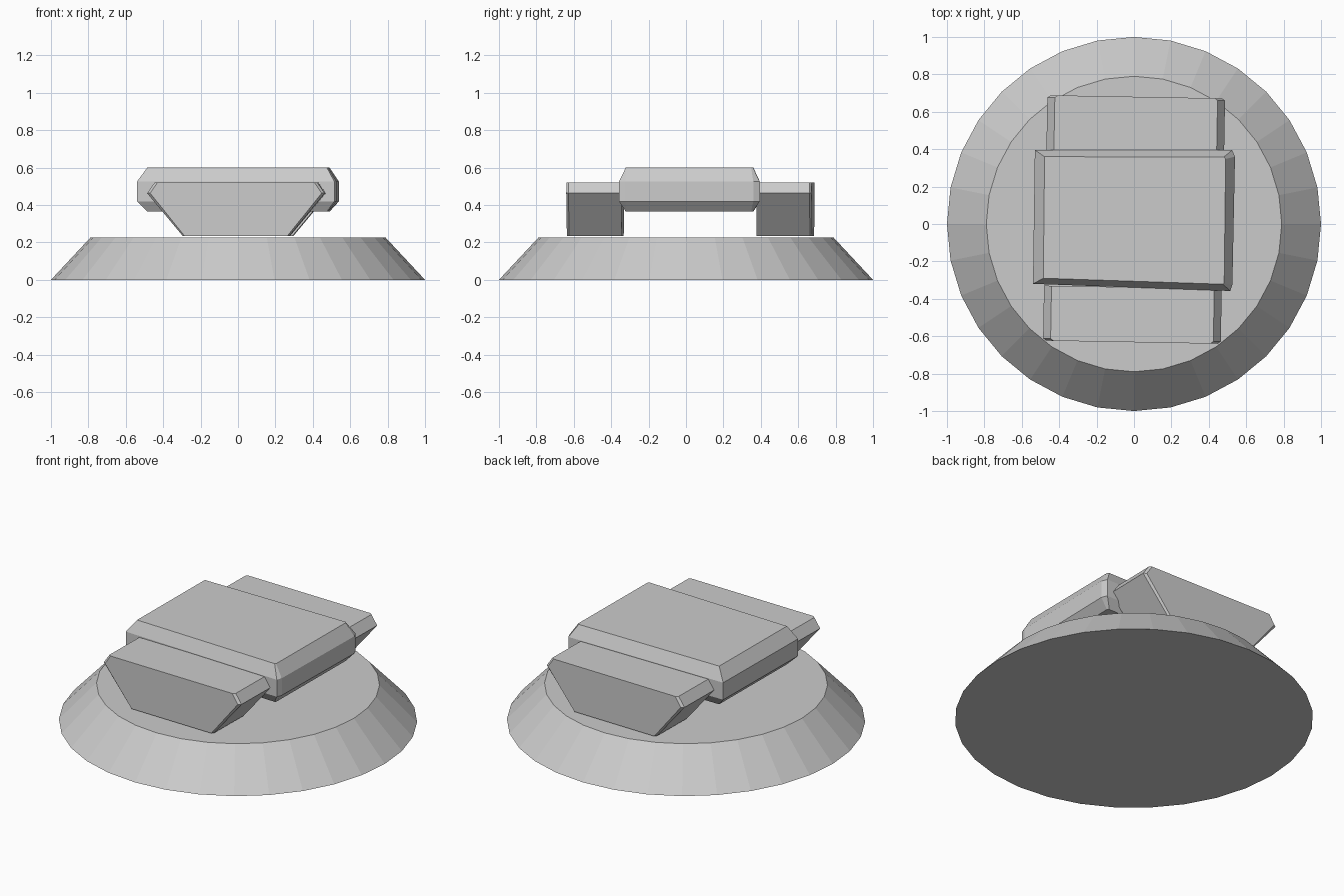
import bpy, bmesh

if "Cube" in bpy.data.objects:
    bpy.data.objects.remove(bpy.data.objects["Cube"])

SKEW = 0.0175  # everything on the plinth is turned about one degree


def loft(name, rings):
    """Join equally long rings of points with quads and cap both ends."""
    bm = bmesh.new()
    loops = [[bm.verts.new(p) for p in ring] for ring in rings]
    n = len(loops[0])
    for a, b in zip(loops, loops[1:]):
        for i in range(n):
            j = (i + 1) % n
            bm.faces.new((a[i], a[j], b[j], b[i]))
    bm.faces.new(loops[0])
    bm.faces.new(loops[-1])
    bmesh.ops.recalc_face_normals(bm, faces=bm.faces)
    mesh = bpy.data.meshes.new(name)
    bm.to_mesh(mesh)
    bm.free()
    obj = bpy.data.objects.new(name, mesh)
    bpy.context.collection.objects.link(obj)
    return obj


# Round plinth: 32-sided frustum
bpy.ops.mesh.primitive_cone_add(vertices=32, radius1=1.0, radius2=0.79,
                                depth=0.225, location=(0, 0, 0.1125))
bpy.context.object.name = "plinth"

# Central slab: slightly irregular outline with clipped right-hand corners
outer = [(-0.54, -0.32), (0.515, -0.358), (0.526, -0.325),
         (0.54, 0.36), (0.525, 0.395), (-0.53, 0.395)]
inner = [(-0.485, -0.29), (0.475, -0.322), (0.482, -0.318),
         (0.49, 0.348), (0.48, 0.358), (-0.478, 0.36)]
loft("centre_slab", [[(x, y, z) for x, y in outline] for outline, z in
                     ((inner, 0.365), (outer, 0.42), (outer, 0.525), (inner, 0.60))])

# End blocks: tapered profile, outer face narrowed by a thin bevel on the sides
profile = [(-0.285, 0.235), (0.285, 0.235), (0.475, 0.463),
           (0.435, 0.52), (-0.435, 0.52), (-0.475, 0.463)]


def block_ring(y, width):
    return [(x * width + SKEW * y, y - SKEW * x, z) for x, z in profile]


for name, y_in, y_bevel, y_out in (("front_block", -0.338, -0.62, -0.632),
                                   ("back_block", 0.383, 0.668, 0.68)):
    loft(name, [block_ring(y_in, 1), block_ring(y_bevel, 1), block_ring(y_out, 0.965)])
